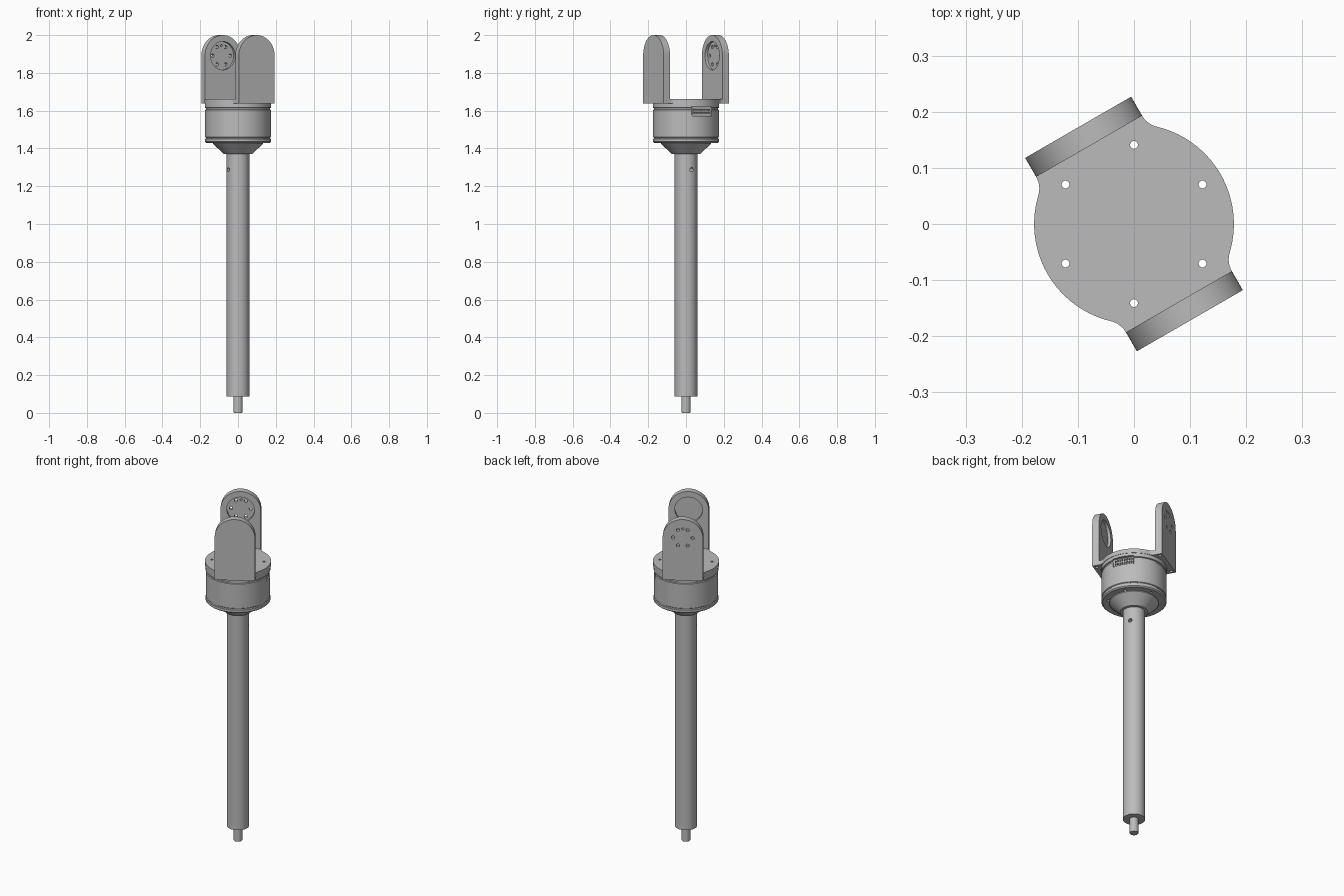
import bpy, bmesh, math
from mathutils import Matrix, Vector

if "Cube" in bpy.data.objects:
    bpy.data.objects.remove(bpy.data.objects["Cube"])

YAW = math.radians(30)          # whole head is turned about the vertical axis
TURN = Matrix.Rotation(YAW, 4, 'Z')

grey = bpy.data.materials.new("satin_grey")
grey.diffuse_color = (0.5, 0.5, 0.5, 1)
grey.use_nodes = True
grey.node_tree.nodes["Principled BSDF"].inputs["Base Color"].default_value = grey.diffuse_color


def finish(name, bm):
    bmesh.ops.recalc_face_normals(bm, faces=bm.faces)
    me = bpy.data.meshes.new(name)
    bm.to_mesh(me)
    bm.free()
    ob = bpy.data.objects.new(name, me)
    bpy.context.collection.objects.link(ob)
    me.materials.append(grey)
    ob.matrix_world = TURN
    return ob


def lathe(name, profile, n=96):
    """Closed turned part from (radius, z) pairs."""
    bm = bmesh.new()
    rings = [[bm.verts.new((r * math.cos(2 * math.pi * i / n), r * math.sin(2 * math.pi * i / n), z))
              for i in range(n)] for r, z in profile]
    for a, b in zip(rings, rings[1:]):
        for i in range(n):
            j = (i + 1) % n
            bm.faces.new((a[i], a[j], b[j], b[i]))
    bm.faces.new(rings[0])
    bm.faces.new(rings[-1])
    return finish(name, bm)


def extrude(name, points, offset):
    """Prism from a flat 3D outline."""
    bm = bmesh.new()
    face = bm.faces.new([bm.verts.new(p) for p in points])
    new = bmesh.ops.extrude_face_region(bm, geom=[face])["geom"]
    bmesh.ops.translate(bm, vec=offset, verts=[v for v in new if isinstance(v, bmesh.types.BMVert)])
    return finish(name, bm)


def add_rod(bm, centre, axis, radius, length, n=20):
    rot = Vector(axis).to_track_quat('Z', 'Y').to_matrix().to_4x4()
    bmesh.ops.create_cone(bm, cap_ends=True, segments=n, radius1=radius, radius2=radius,
                          depth=length, matrix=Matrix.Translation(centre) @ rot)


def add_box(bm, centre, size):
    bmesh.ops.create_cube(bm, size=1, matrix=Matrix.Translation(centre) @ Matrix.Diagonal((*size, 1)))


def cut(ob, bm):
    """Subtract the bmesh solids from the object."""
    cutter = finish("cutter", bm)
    cutter.hide_render = True
    mod = ob.modifiers.new("cut", 'BOOLEAN')
    mod.operation, mod.solver, mod.object = 'DIFFERENCE', 'EXACT', cutter
    bpy.context.view_layer.update()
    bpy.context.view_layer.objects.active = ob
    bpy.ops.object.modifier_apply(modifier=mod.name)
    bpy.data.objects.remove(cutter)


def bolt_circle(bm, radius, z, length, hole):
    for k in range(6):
        a = k * math.pi / 3
        add_rod(bm, (radius * math.cos(a), radius * math.sin(a), z), (0, 0, 1), hole, length)


# shaft with its end pin and cross hole
lathe("end_pin", [(0.022, 0), (0.024, 0.003), (0.024, 0.09)], 48)
shaft = lathe("shaft", [(0.06, 0.086), (0.06, 1.372)], 64)
bm = bmesh.new()
add_rod(bm, (0, 0, 1.288), (1, 0, 0), 0.011, 0.3)
cut(shaft, bm)

# conical neck
lathe("neck_cone", [(0.06, 1.37), (0.075, 1.37), (0.132, 1.425), (0.132, 1.44)])

# drum housing with grooves at both ends
housing = lathe("housing", [
    (0.168, 1.43), (0.175, 1.436), (0.175, 1.450), (0.170, 1.453), (0.170, 1.457),
    (0.174, 1.460), (0.174, 1.604), (0.169, 1.606), (0.169, 1.614),
    (0.176, 1.616), (0.176, 1.640)])
bm = bmesh.new()
bolt_circle(bm, 0.141, 1.535, 0.4, 0.007)
cut(housing, bm)
bm = bmesh.new()
add_box(bm, (0.18, 0, 1.597), (0.046, 0.122, 0.048))
cut(housing, bm)

# socket with two rows of pins
bm = bmesh.new()
add_box(bm, (0.157, 0, 1.597), (0.006, 0.112, 0.04))
for row in (-1, 1):
    for k in range(8):
        add_box(bm, (0.163, (k - 3.5) * 0.013, 1.597 + row * 0.009), (0.010, 0.006, 0.008))
finish("socket_pins", bm)

# yoke plate: disc blended by fillets into the width of the ears
W, INNER, OUTER, R = 0.109, 0.160, 0.199, 0.178
Z0, Z1, PIVOT = 1.637, 1.663, 1.891
F = (W * W + INNER ** 2 - R * R) / (2 * (R - W))        # fillet radius
touch = math.atan2(INNER, W + F)
quarter = [(R * math.cos(touch * i / 14), R * math.sin(touch * i / 14)) for i in range(15)]
for i in range(1, 9):
    a = touch + math.pi - touch * i / 8
    quarter.append((W + F + F * math.cos(a), INNER + F * math.sin(a)))
half = quarter + [(-x, y) for x, y in reversed(quarter)]
outline = half + [(x, -y) for x, y in reversed(half[1:-1])]
plate = extrude("yoke_plate", [(x, y, Z0) for x, y in outline], (0, 0, Z1 - Z0))
bm = bmesh.new()
bolt_circle(bm, 0.141, 1.65, 0.2, 0.007)
cut(plate, bm)

# upright ears with bearing pockets; the back one also has bolt holes
arch = [(W * math.cos(math.pi * i / 40), PIVOT + W * math.sin(math.pi * i / 40)) for i in range(41)]
arch = [(W, Z0)] + arch + [(-W, Z0)]
for name, side in (("back_ear", 1), ("front_ear", -1)):
    ear = extrude(name, [(x, side * INNER, z) for x, z in arch], (0, side * (OUTER - INNER), 0))
    bm = bmesh.new()
    add_rod(bm, (0, side * INNER, PIVOT), (0, 1, 0), 0.075, 0.032, 64)
    cut(ear, bm)
    bm = bmesh.new()
    for x in (-0.09, 0.09):                              # blind holes underneath
        add_rod(bm, (x, side * 0.18, Z0), (0, 0, 1), 0.009, 0.04)
    if side > 0:
        for k in range(6):
            a = k * math.pi / 3
            add_rod(bm, (0.053 * math.cos(a), 0.18, PIVOT + 0.053 * math.sin(a)), (0, 1, 0), 0.009, 0.1)
        add_rod(bm, (0, 0.18, PIVOT + 0.053), (0, 1, 0), 0.006, 0.1)
    cut(ear, bm)

# smooth the round surfaces, keep edges crisp
for ob in bpy.context.scene.objects:
    ob.select_set(True)
bpy.context.view_layer.objects.active = plate
bpy.ops.object.shade_smooth_by_angle(angle=math.radians(30))
